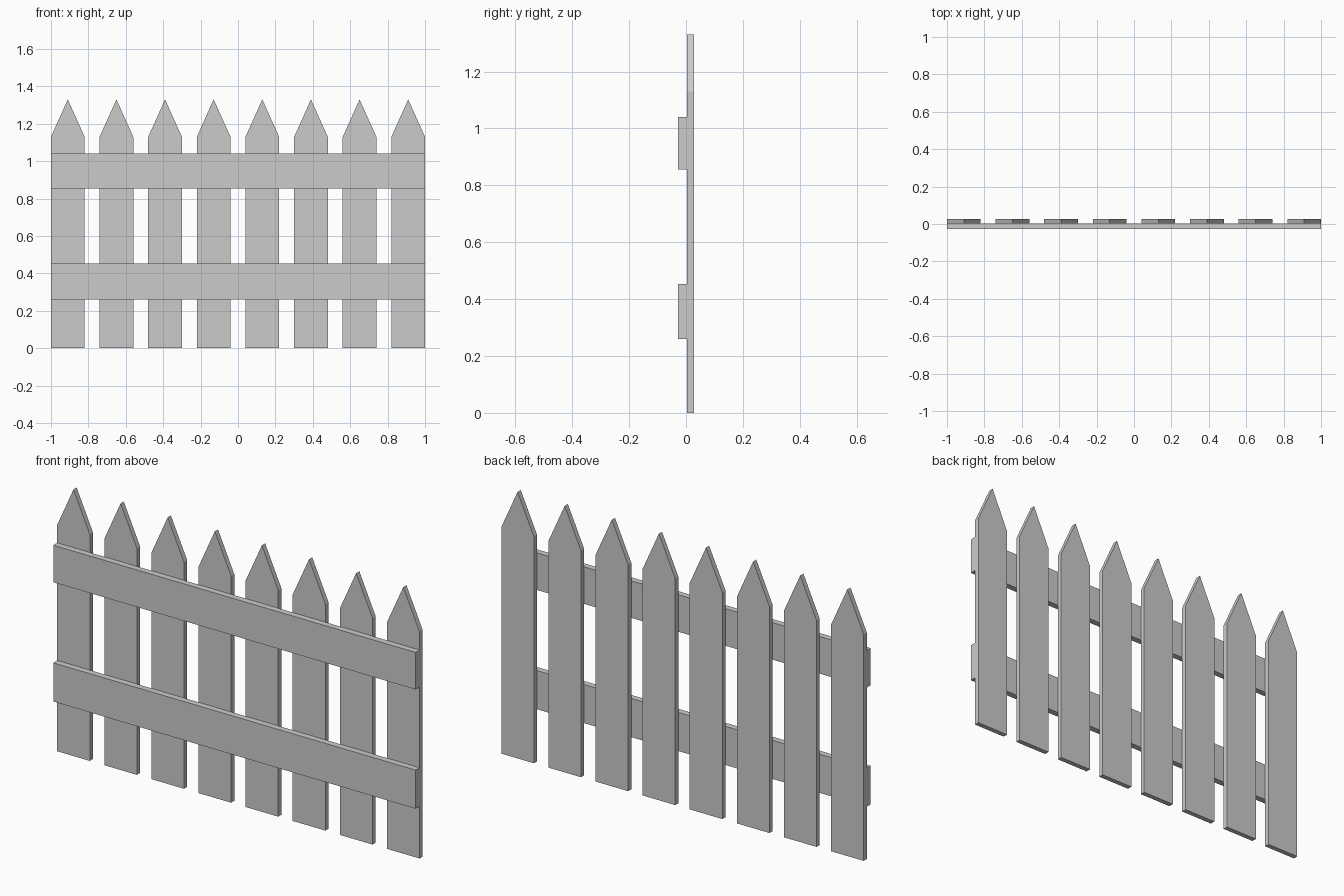
import bpy, bmesh

if "Cube" in bpy.data.objects:
    bpy.data.objects.remove(bpy.data.objects["Cube"])

Y_BACK, Y_MID, Y_FRONT = 0.028, 0.003, -0.028


def prism(name, profile, y0, y1):
    """Extrude an (x, z) profile from y0 to y1."""
    bm = bmesh.new()
    face = bm.faces.new([bm.verts.new((x, y0, z)) for x, z in profile])
    ext = bmesh.ops.extrude_face_region(bm, geom=[face])
    verts = [v for v in ext["geom"] if isinstance(v, bmesh.types.BMVert)]
    bmesh.ops.translate(bm, verts=verts, vec=(0, y1 - y0, 0))
    bmesh.ops.recalc_face_normals(bm, faces=bm.faces)
    mesh = bpy.data.meshes.new(name)
    bm.to_mesh(mesh)
    bm.free()
    obj = bpy.data.objects.new(name, mesh)
    bpy.context.collection.objects.link(obj)
    return obj


# Pointed pickets
COUNT, HALF = 8, 0.09
picket = [(-HALF, 0), (HALF, 0), (HALF, 1.13), (0, 1.33), (-HALF, 1.13)]
for i in range(COUNT):
    cx = -1 + HALF + i * (2 - 2 * HALF) / (COUNT - 1)
    prism(f"picket_{i + 1}", [(x + cx, z) for x, z in picket], Y_MID, Y_BACK)

# Horizontal rails across the front
for name, z0, z1 in (("lower_rail", 0.26, 0.453), ("upper_rail", 0.855, 1.04)):
    prism(name, [(-1, z0), (1, z0), (1, z1), (-1, z1)], Y_FRONT, Y_MID)
